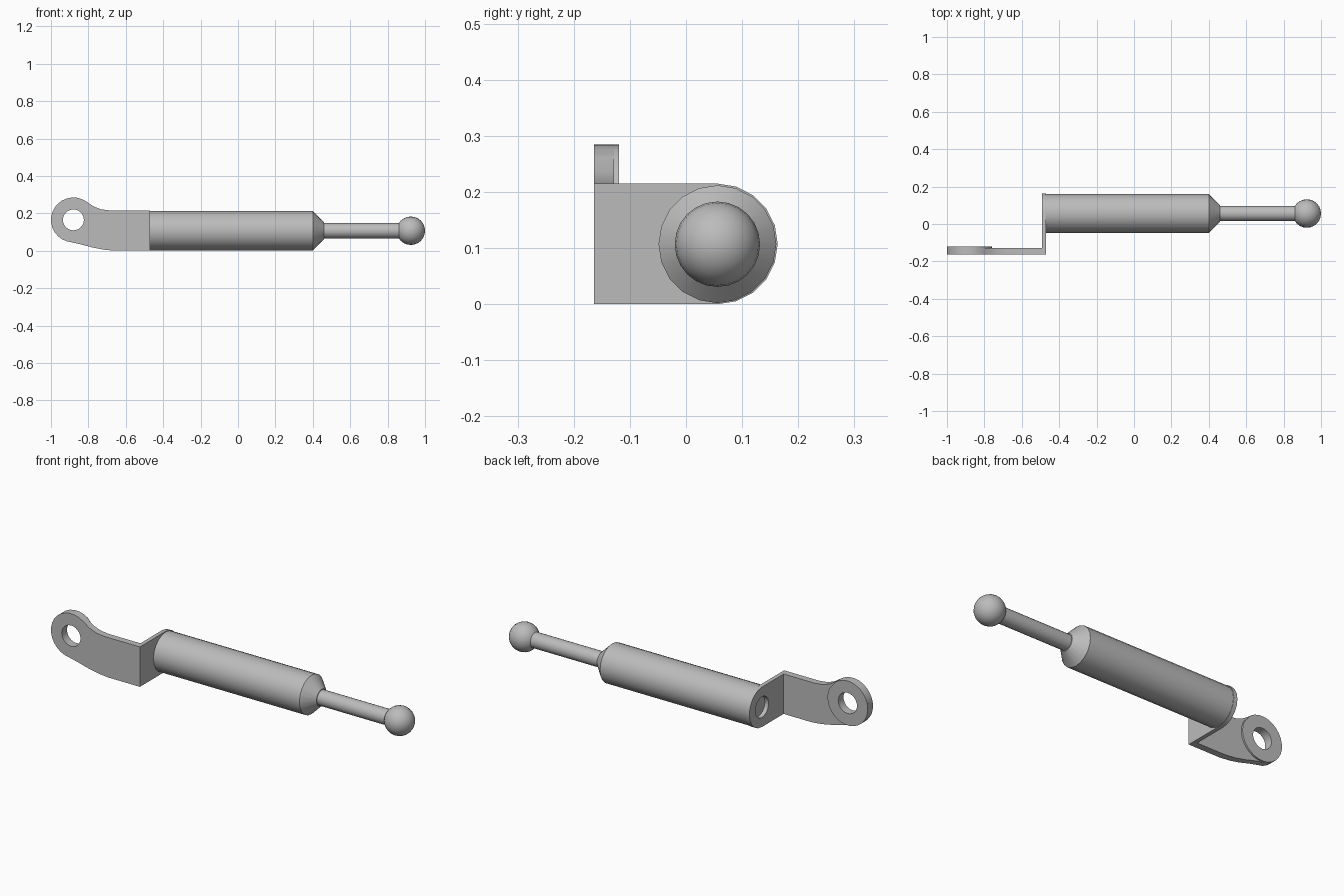
import bpy
import bmesh
from math import cos, sin, pi, radians
from mathutils import Vector

cube = bpy.data.objects.get("Cube")
if cube:
    bpy.data.objects.remove(cube, do_unlink=True)

metal = bpy.data.materials.new("grey_metal")
metal.use_nodes = True
metal.diffuse_color = (0.5, 0.5, 0.5, 1)
metal.node_tree.nodes["Principled BSDF"].inputs["Base Color"].default_value = metal.diffuse_color

AXIS_Y, AXIS_Z = 0.056, 0.107          # strut axis, runs along x
EYE_X, EYE_Z, EYE_R = -0.88, 0.165, 0.12
FRONT, INNER, BOSS = -0.164, -0.128, -0.119


def finish(name, bm):
    bmesh.ops.recalc_face_normals(bm, faces=bm.faces)
    mesh = bpy.data.meshes.new(name)
    bm.to_mesh(mesh)
    bm.free()
    mesh.materials.append(metal)
    obj = bpy.data.objects.new(name, mesh)
    bpy.context.collection.objects.link(obj)
    return obj


def smooth(obj):
    bpy.ops.object.select_all(action='DESELECT')
    obj.select_set(True)
    bpy.context.view_layer.objects.active = obj
    bpy.ops.object.shade_smooth_by_angle(angle=radians(32))


def prism(name, points, depth):
    """Extrude a closed outline of 3D points by a vector."""
    bm = bmesh.new()
    face = bm.faces.new([bm.verts.new(p) for p in points])
    moved = bmesh.ops.extrude_face_region(bm, geom=[face], use_keep_orig=True)["geom"]
    verts = [v for v in moved if isinstance(v, bmesh.types.BMVert)]
    bmesh.ops.translate(bm, verts=verts, vec=Vector(depth))
    return finish(name, bm)


def lathe(name, profile, sides):
    """Revolve (x, radius) points around the strut axis."""
    bm = bmesh.new()
    verts = [bm.verts.new((x, AXIS_Y, AXIS_Z + r)) for x, r in profile]
    edges = [bm.edges.new(pair) for pair in zip(verts, verts[1:])]
    bmesh.ops.spin(bm, geom=verts + edges, cent=(0, AXIS_Y, AXIS_Z), axis=(1, 0, 0),
                   angle=2 * pi, steps=sides, use_duplicate=False)
    bmesh.ops.remove_doubles(bm, verts=bm.verts, dist=0.0005)
    obj = finish(name, bm)
    smooth(obj)
    return obj


def arc(cx, cz, r, start, end, steps):
    angles = [radians(start + (end - start) * i / steps) for i in range(steps + 1)]
    return [(cx + r * cos(a), cz + r * sin(a)) for a in angles]


def combine(target, tool, operation):
    mod = target.modifiers.new(operation, 'BOOLEAN')
    mod.operation, mod.object, mod.solver = operation, tool, 'EXACT'
    bpy.context.view_layer.objects.active = target
    bpy.ops.object.modifier_apply(modifier=mod.name)
    bpy.data.objects.remove(tool, do_unlink=True)


def on_side(points, y):
    return [(x, y, z) for x, z in points]


# Side arm of the bracket, with a curved neck up to the eye
arm = arc(EYE_X, EYE_Z, EYE_R, 55, 265, 16)
arm += [(-0.84, 0.034), (-0.78, 0.018), (-0.72, 0.006), (-0.66, 0), (-0.47, 0), (-0.47, 0.215),
        (-0.68, 0.215), (-0.73, 0.221), (-0.77, 0.236)]
bracket = prism("mounting_bracket", on_side(arm, FRONT), (0, INNER - FRONT, 0))

# End plate, rounded around the strut axis
outline = [(FRONT, 0.215), (FRONT, 0)] + arc(AXIS_Y, 0.1075, 0.1075, -90, 90, 10)
end_plate = prism("end_plate", [(-0.492, y, z) for y, z in outline], (0.022, 0, 0))
combine(bracket, end_plate, 'UNION')

# Raised boss around the eye, then both bolt holes
boss = prism("eye_boss", on_side(arc(EYE_X, EYE_Z, EYE_R, 55, 398.57, 26)[:-1], FRONT),
             (0, BOSS - FRONT, 0))
combine(bracket, boss, 'UNION')
hole = arc(EYE_X, EYE_Z, 0.056, 0, 345, 23)
combine(bracket, prism("eye_cutter", on_side(hole, -0.2), (0, 0.12, 0)), 'DIFFERENCE')
hole = arc(AXIS_Y, AXIS_Z, 0.056, 0, 345, 23)
combine(bracket, prism("plate_cutter", [(-0.52, y, z) for y, z in hole], (0.1, 0, 0)), 'DIFFERENCE')
smooth(bracket)

# Strut: housing with a tapered nose, rod and ball end
lathe("cylinder_housing", [(-0.47, 0), (-0.47, 0.105), (0.4, 0.105), (0.46, 0.045), (0.46, 0)], 20)
lathe("piston_rod", [(0.45, 0), (0.45, 0.041), (0.88, 0.041), (0.88, 0)], 20)
lathe("ball_end", [(0.924 + x, max(r, 0)) for x, r in arc(0, 0, 0.076, 180, 0, 12)], 24)
